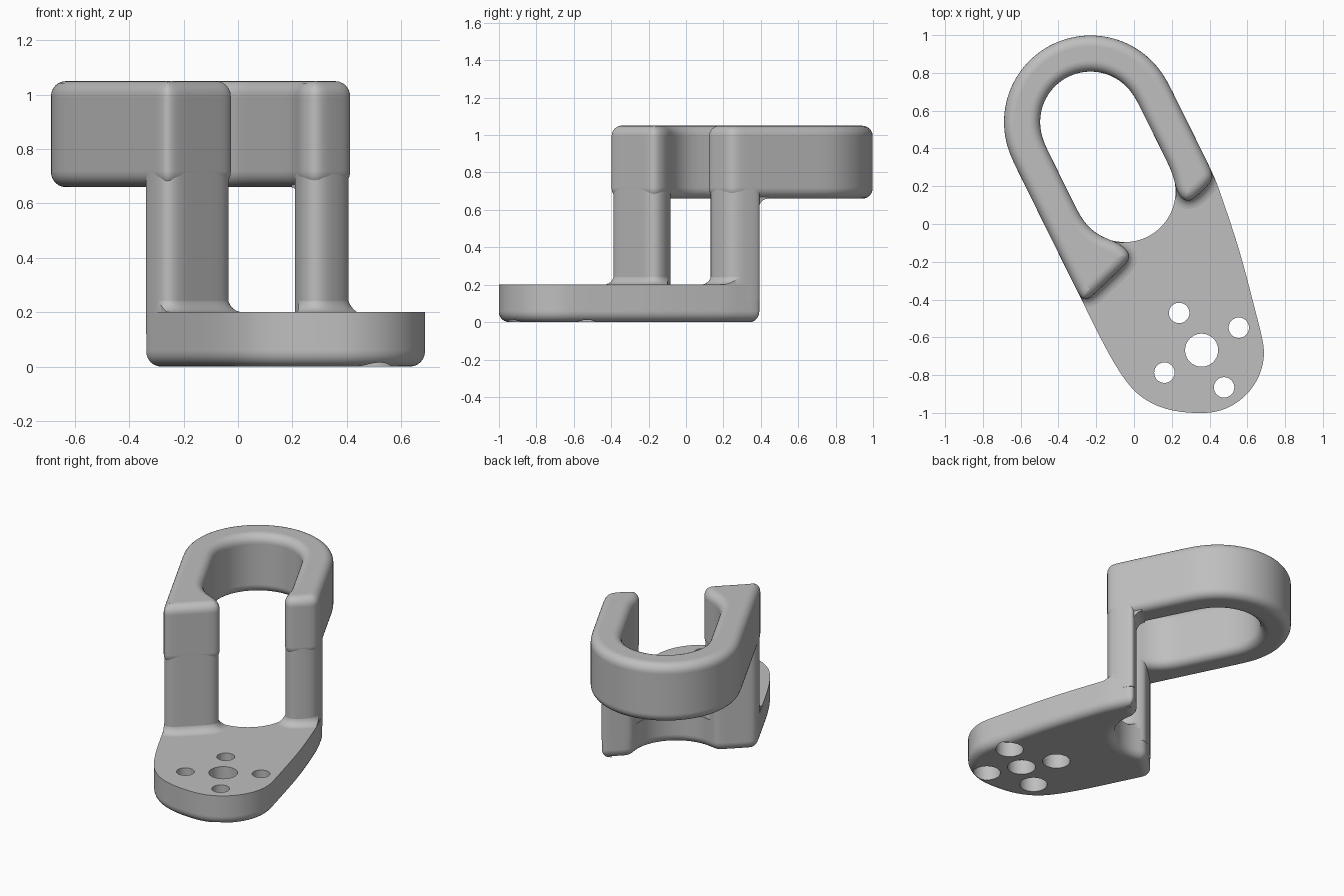
import bpy, bmesh, math
from mathutils import Vector
from mathutils.geometry import delaunay_2d_cdt

cube = bpy.data.objects.get("Cube")
if cube:
    bpy.data.objects.remove(cube)

grey = bpy.data.materials.new("satin grey")
grey.use_nodes = True
grey.diffuse_color = (0.52, 0.52, 0.52, 1)
grey.node_tree.nodes["Principled BSDF"].inputs["Base Color"].default_value = (0.52, 0.52, 0.52, 1)

# Plan directions: slot axis, its right-hand side, wall direction and wall normal
tilt, wall = math.radians(26.3), math.radians(43.6)
axis = Vector((math.sin(tilt), -math.cos(tilt)))
side = Vector((math.cos(tilt), math.sin(tilt)))
along = Vector((math.cos(wall), math.sin(wall)))
normal = Vector((-math.sin(wall), math.cos(wall)))
FRONT, BACK = -0.123, 0.06
OUTER, INNER = 0.46, 0.27
WINDOW_LEFT, WINDOW_RIGHT = -0.205, 0.19
top_centre = Vector((-0.23, 0.54))
low_centre = top_centre + 0.41 * axis
mid = low_centre.dot(along)
EDGE = 0.055
PLATE, UNDER, TOP = 0.2, 0.66, 1.05


def arc(centre, r, first, via, steps=48):
    """Half circle from +first through via to -first."""
    angles = [math.pi * i / steps for i in range(steps + 1)]
    return [centre + r * (math.cos(a) * first + math.sin(a) * via) for a in angles]


def clip(points, direction, limit):
    """Keep the part of a polygon where the dot product is below the limit."""
    out = []
    for p, q in zip(points, points[1:] + points[:1]):
        a, b = p.dot(direction) - limit, q.dot(direction) - limit
        if a <= 0:
            out.append(p)
        if a * b < 0:
            out.append(p.lerp(q, a / (a - b)))
    return out


def soften(points, rounds, step=0.012):
    """Resample a closed polygon evenly and round its corners."""
    pairs = list(zip(points, points[1:] + points[:1]))
    total = sum((q - p).length for p, q in pairs)
    count = int(total / step)
    loop, walked, k = [], 0.0, 0
    for i in range(count):
        target = total * i / count
        while k < len(pairs) - 1 and walked + (pairs[k][1] - pairs[k][0]).length < target:
            walked += (pairs[k][1] - pairs[k][0]).length
            k += 1
        p, q = pairs[k]
        loop.append(p.lerp(q, (target - walked) / max((q - p).length, 1e-9)))
    for _ in range(rounds):
        loop = [(loop[i - 1] + 2 * loop[i] + loop[(i + 1) % count]) / 4 for i in range(count)]
    area = sum(loop[i - 1].x * loop[i].y - loop[i].x * loop[i - 1].y for i in range(count))
    return loop if area > 0 else loop[::-1]


def inset(loop, d):
    out = []
    for i, p in enumerate(loop):
        t = (loop[(i + 1) % len(loop)] - loop[i - 1]).normalized()
        out.append(p + d * Vector((-t.y, t.x)))
    return out


def loft(name, loop, layers):
    """Stack inset copies of a loop; layers are (inset, height) from the bottom up."""
    bm = bmesh.new()
    rings = [[bm.verts.new((p.x, p.y, z)) for p in inset(loop, d)] for d, z in layers]
    for low, high in zip(rings, rings[1:]):
        for i in range(len(loop)):
            bm.faces.new((low[i - 1], low[i], high[i], high[i - 1]))
    # Caps are triangulated strictly inside the outline
    for (d, z), turn in ((layers[0], -1), (layers[-1], 1)):
        cap = delaunay_2d_cdt(inset(loop, d), [], [list(range(len(loop)))], 1, 1e-6)
        verts = [bm.verts.new((p.x, p.y, z)) for p in cap[0]]
        for face in cap[2]:
            bm.faces.new([verts[i] for i in face][::turn])
    bmesh.ops.remove_doubles(bm, verts=bm.verts, dist=1e-5)
    mesh = bpy.data.meshes.new(name)
    bm.to_mesh(mesh)
    bm.free()
    mesh.materials.append(grey)
    obj = bpy.data.objects.new(name, mesh)
    bpy.context.collection.objects.link(obj)
    return obj


def boolean(obj, cutter, operation):
    cutter.hide_render = True
    mod = obj.modifiers.new("cut", "BOOLEAN")
    mod.operation, mod.solver, mod.object = operation, "EXACT", cutter
    bpy.context.view_layer.objects.active = obj
    bpy.ops.object.modifier_apply(modifier=mod.name)
    bpy.data.objects.remove(cutter)


def quarter(steps=6):
    return [math.pi / 2 * i / steps for i in range(steps + 1)]


def round_bottom(z):
    curve = [(EDGE * (1 - math.sin(a)), z + EDGE * (1 - math.cos(a))) for a in quarter()]
    return [(EDGE + 0.004, z)] + curve + [(0, z + EDGE + 0.005)]


def round_top(z):
    return [(d, 2 * z - h) for d, h in reversed(round_bottom(z))]


def jamb(offset, n):
    return (mid + offset * along.length) * along + n * normal


def jamb_depth(offset):
    return low_centre.dot(normal) - math.sqrt(INNER ** 2 - offset ** 2)


# Upper loop: a slotted ring that opens towards the front
low_arc = arc(low_centre, INNER, side, axis)
right_part = [p for p in low_arc if p.dot(along) - mid > WINDOW_RIGHT]
left_part = [p for p in low_arc if p.dot(along) - mid < WINDOW_LEFT]
ring_plan = [top_centre - OUTER * side + 1.2 * axis]
ring_plan += arc(top_centre, OUTER, -side, -axis)
ring_plan += [top_centre + OUTER * side + 1.2 * axis]
ring_plan += [jamb(WINDOW_RIGHT, -0.4), jamb(WINDOW_RIGHT, jamb_depth(WINDOW_RIGHT))]
ring_plan += right_part[::-1] + arc(top_centre, INNER, side, -axis) + left_part[::-1]
ring_plan += [jamb(WINDOW_LEFT, jamb_depth(WINDOW_LEFT)), jamb(WINDOW_LEFT, -0.4)]
ring_loop = soften(clip(ring_plan, -normal, -FRONT), 24)
parts = [loft("upper_loop", ring_loop, round_bottom(UNDER) + round_top(TOP))]

# Base plate outline: straight flanks running into a broad rounded toe
hub = Vector((0.36, -0.673))
toe = [Vector(p) for p in ((-0.288, -0.38), (-0.135, -0.69), (-0.03, -0.855), (0.05, -0.928),
                           (0.14, -0.973), (0.24, -0.996), (0.34, -1.002))]
for deg in range(-80, 16, 12):
    a = math.radians(deg)
    toe.append(hub + 0.332 * Vector((math.cos(a), math.sin(a))))
toe += [Vector(p) for p in ((0.64, -0.45), (0.565, -0.16), (0.49, 0.07), (0.43, 0.24))]
for _ in range(3):
    cut = [toe[0]]
    for p, q in zip(toe, toe[1:]):
        cut += [p.lerp(q, 0.25), p.lerp(q, 0.75)]
    toe = cut + [toe[-1]]
plate_plan = [top_centre - OUTER * side] + toe + [top_centre + OUTER * side]
plate_plan += [top_centre + INNER * side] + low_arc + [top_centre - INNER * side]
plate_loop = soften(clip(plate_plan, normal, BACK), 14)
plate = loft("base_plate", plate_loop, round_bottom(0) + [(0, PLATE)])
parts.append(plate)


# Bolt holes: one plain centre hole and four counterbored from below
def bore(centre, wide, narrow):
    circle = arc(centre, wide, Vector((1, 0)), Vector((0, 1)), 24)
    circle += arc(centre, wide, Vector((-1, 0)), Vector((0, -1)), 24)[1:-1]
    step = [(0, -0.1), (0, 0.1), (wide - narrow, 0.1), (wide - narrow, 0.4)]
    boolean(plate, loft("hole_cutter", circle, step), "DIFFERENCE")


centre = Vector((0.358, -0.668))
bore(centre, 0.088, 0.0875)
for d in (Vector((0.197, 0.119)), Vector((-0.119, 0.197))):
    for s in (1, -1):
        bore(centre + s * d, 0.086, 0.054)

# Two posts, each with a flared fillet at the plate and under the loop
flare = [(0.002 - EDGE * (1 - math.cos(a)), EDGE * (1 - math.sin(a))) for a in reversed(quarter())]
for label, sign in (("left", -1), ("right", 1)):
    leg = soften(clip(clip(ring_loop, -sign * along, -sign * mid), normal, BACK), 14)
    if sign:
        leg = soften(clip(clip(ring_loop, -sign * along, -sign * mid), normal, BACK), 12)
    parts.append(loft(label + "_post", leg, [(0, 0.12), (0, 0.76)]))
    foot = loft(label + "_foot_fillet", leg, [(-EDGE, PLATE - 0.02)] + [(d, PLATE + h) for d, h in flare[::-1]][::-1])
    boolean(foot, loft("plate_cutter", inset(plate_loop, 0.003), [(0, 0.1), (0, 0.4)]), "INTERSECT")
    head = loft(label + "_head_fillet", leg,
                [(d, UNDER - h) for d, h in reversed(flare)] + [(-EDGE, UNDER + 0.02)])
    boolean(head, loft("loop_cutter", inset(ring_loop, 0.025), [(0, 0.5), (0, 0.8)]), "INTERSECT")
    parts += [foot, head]

# Smooth shading with crisp edges
bpy.ops.object.select_all(action="DESELECT")
for obj in parts:
    obj.select_set(True)
bpy.context.view_layer.objects.active = parts[0]
bpy.ops.object.shade_smooth_by_angle(angle=math.radians(32))
